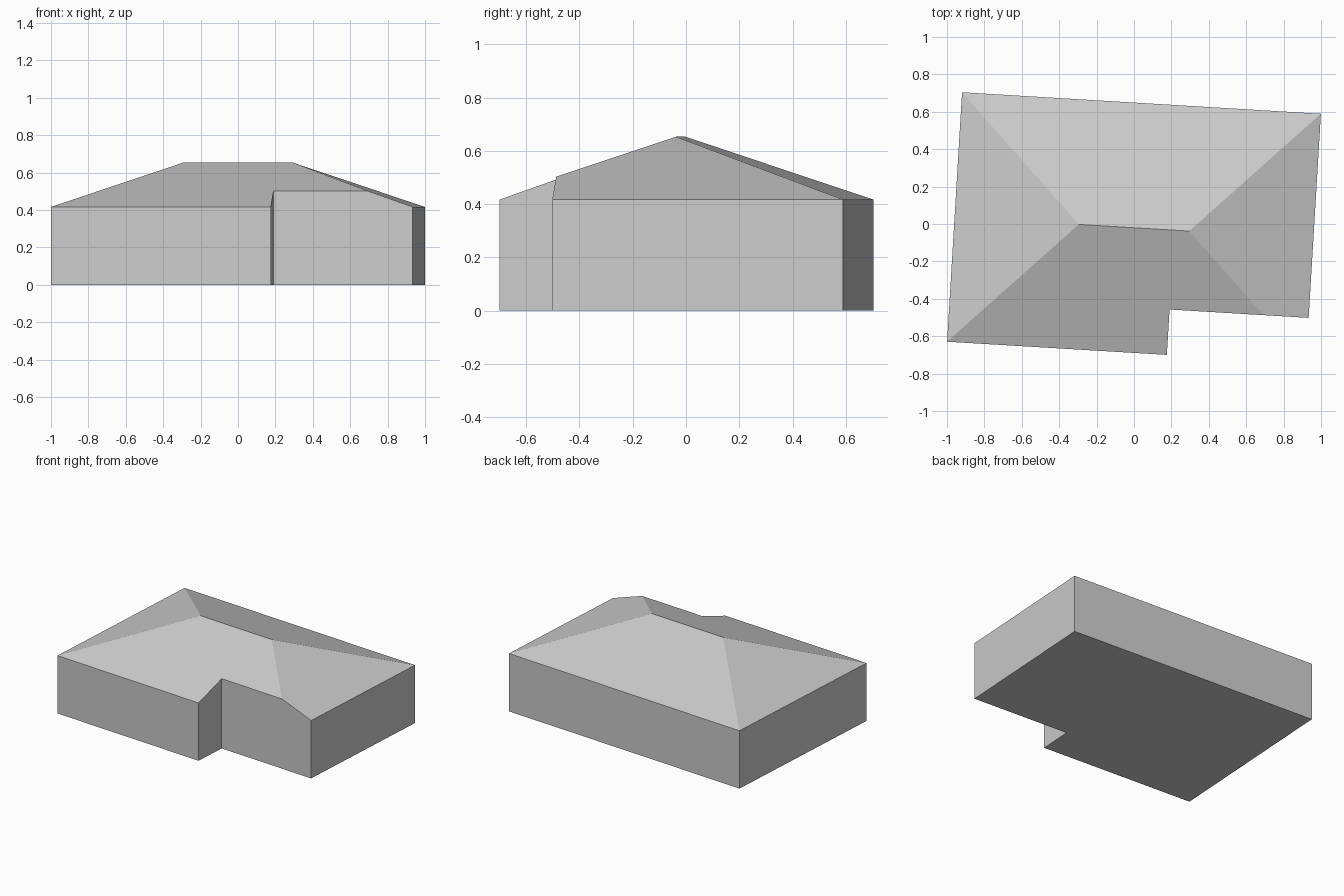
import bpy
import bmesh
import math
from mathutils import Matrix, Vector

cube = bpy.data.objects.get("Cube")
if cube:
    bpy.data.objects.remove(cube)

HALF_X, HALF_Y = 0.961, 0.668   # half size of the full rectangle
EAVE, RIDGE = 0.417, 0.653      # heights
RIDGE_HALF = 0.296
NOTCH_X, NOTCH_Y = 0.216, -0.425

grey = bpy.data.materials.new("plain grey")
grey.use_nodes = True
colour = (0.6, 0.6, 0.6, 1)
grey.diffuse_color = colour
grey.node_tree.nodes["Principled BSDF"].inputs["Base Color"].default_value = colour

# L-shaped footprint, extruded above the roof
bm = bmesh.new()
footprint = [(-HALF_X, -HALF_Y), (NOTCH_X, -HALF_Y), (NOTCH_X, NOTCH_Y),
             (HALF_X, NOTCH_Y), (HALF_X, HALF_Y), (-HALF_X, HALF_Y)]
base = bm.faces.new([bm.verts.new((x, y, 0)) for x, y in footprint])
top = bmesh.ops.extrude_face_region(bm, geom=[base], use_keep_orig=True)
bmesh.ops.translate(bm, vec=(0, 0, 1),
                    verts=[v for v in top["geom"] if isinstance(v, bmesh.types.BMVert)])
bmesh.ops.recalc_face_normals(bm, faces=bm.faces)

# Hip roof: slice with one sloping plane per side
rise = RIDGE - EAVE
for side, half, run in ((Vector((1, 0, 0)), HALF_X, HALF_X - RIDGE_HALF),
                        (Vector((-1, 0, 0)), HALF_X, HALF_X - RIDGE_HALF),
                        (Vector((0, 1, 0)), HALF_Y, HALF_Y),
                        (Vector((0, -1, 0)), HALF_Y, HALF_Y)):
    cut = bmesh.ops.bisect_plane(
        bm, geom=bm.verts[:] + bm.edges[:] + bm.faces[:], dist=1e-5,
        plane_co=side * half + Vector((0, 0, EAVE)),
        plane_no=side * rise + Vector((0, 0, run)), clear_outer=True)
    rim = [e for e in bm.edges if e.is_boundary]
    bmesh.ops.contextual_create(bm, geom=rim)
bmesh.ops.remove_doubles(bm, verts=bm.verts, dist=1e-4)
bmesh.ops.recalc_face_normals(bm, faces=bm.faces)

# Turn the plan slightly and place it
bm.transform(Matrix.Translation((0, -0.02, 0)) @ Matrix.Rotation(math.radians(-3.43), 4, "Z"))
mesh = bpy.data.meshes.new("house")
bm.to_mesh(mesh)
bm.free()
mesh.materials.append(grey)
house = bpy.data.objects.new("house", mesh)
bpy.context.collection.objects.link(house)
